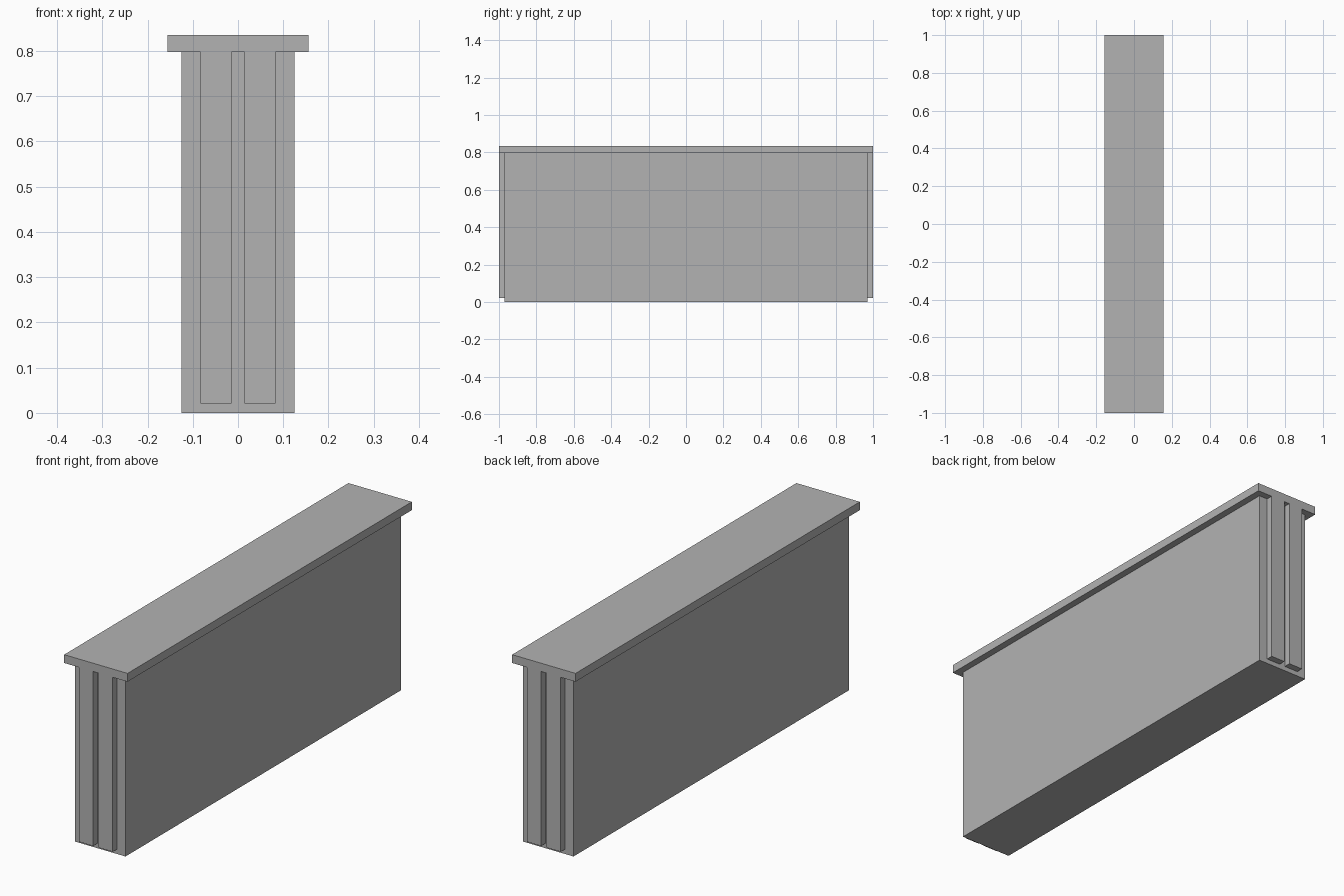
import bpy
import bmesh
from mathutils import Vector

default = bpy.data.objects.get("Cube")
if default:
    bpy.data.objects.remove(default, do_unlink=True)

# Single plain grey
grey = bpy.data.materials.new("plain grey")
grey.use_nodes = True
colour = (0.45, 0.45, 0.45, 1)
grey.diffuse_color = colour
grey.node_tree.nodes["Principled BSDF"].inputs["Base Color"].default_value = colour


def box(name, low, high):
    """Axis-aligned box between two corners."""
    low, high = Vector(low), Vector(high)
    bm = bmesh.new()
    bmesh.ops.create_cube(bm, size=1)
    bmesh.ops.scale(bm, vec=high - low, verts=bm.verts)
    bmesh.ops.translate(bm, vec=(low + high) / 2, verts=bm.verts)
    mesh = bpy.data.meshes.new(name)
    bm.to_mesh(mesh)
    bm.free()
    mesh.materials.append(grey)
    obj = bpy.data.objects.new(name, mesh)
    bpy.context.collection.objects.link(obj)
    return obj


BODY_X, BODY_Y = 0.125, 0.97
CAP_Z, TOP_Z = 0.798, 0.835

# Main wall and overhanging cap
box("wall_body", (-BODY_X, -BODY_Y, 0), (BODY_X, BODY_Y, CAP_Z))
box("top_cap", (-0.156, -1, CAP_Z), (0.156, 1, TOP_Z))

# Raised strips on both ends, mirrored front to back and left to right
strip = box("end_strip", (0.014, -1, 0.021), (0.083, -BODY_Y, CAP_Z))
mirror = strip.modifiers.new("mirror", 'MIRROR')
mirror.use_axis = (True, True, False)
mirror.use_clip = False
mirror.use_mirror_merge = False
